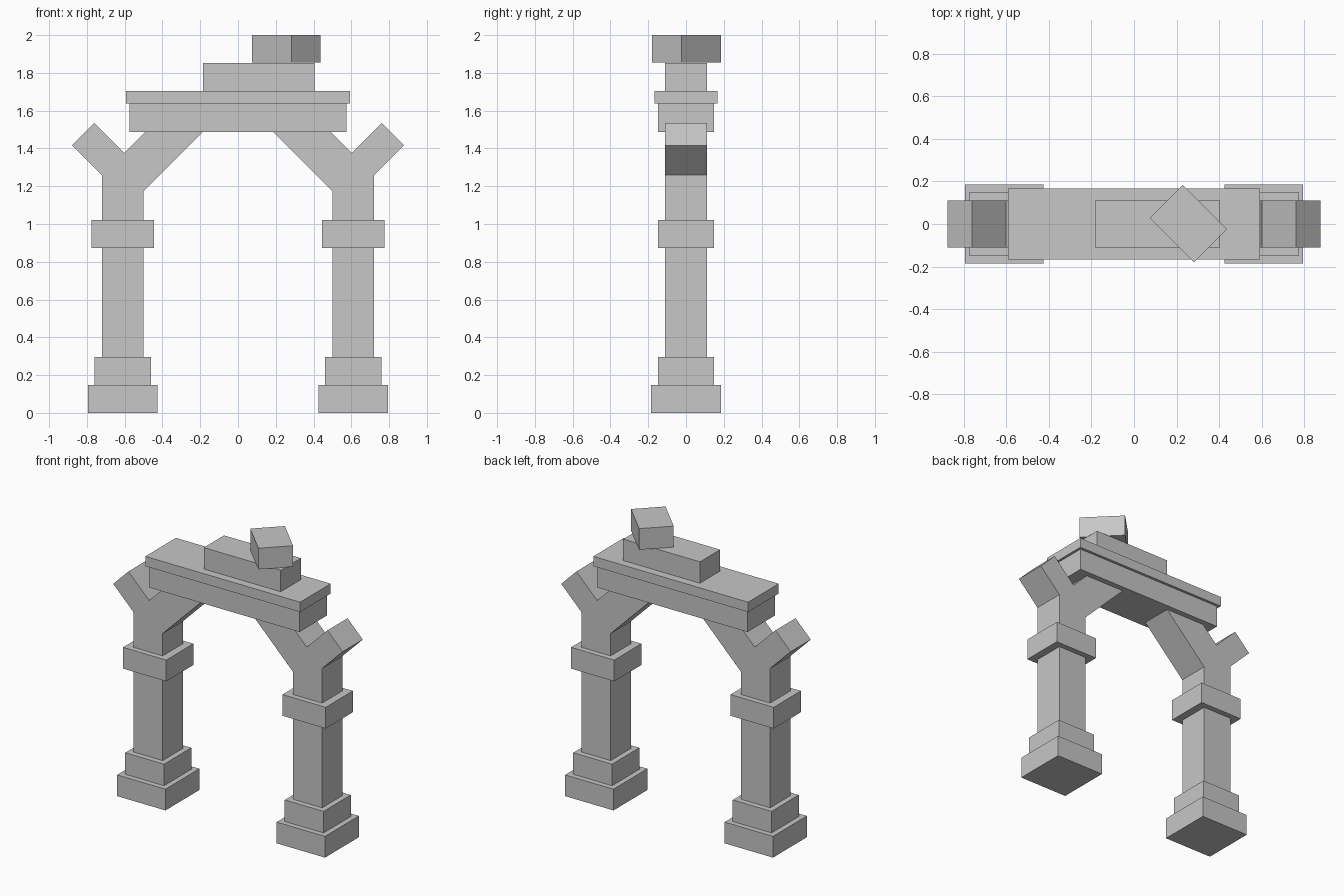
import bpy
import math
from mathutils import Matrix, Vector

default = bpy.data.objects.get("Cube")
if default:
    bpy.data.objects.remove(default, do_unlink=True)

GREY = (0.57, 0.57, 0.57, 1)
stone = bpy.data.materials.new("grey_stone")
stone.use_nodes = True
stone.diffuse_color = GREY
stone.node_tree.nodes["Principled BSDF"].inputs["Base Color"].default_value = GREY


def block(name, centre, size, axis="Z", angle=0):
    """A stone block, turned about one axis by an angle in degrees."""
    bpy.ops.mesh.primitive_cube_add(size=1)
    obj = bpy.context.object
    obj.name = obj.data.name = name
    turn = Matrix.Rotation(math.radians(angle), 4, axis)
    obj.data.transform(turn @ Matrix.Diagonal((*size, 1)))
    obj.location = Vector(centre)
    obj.data.materials.append(stone)
    return obj


def layer(name, x, width, depth, bottom, top):
    """An upright block between two heights."""
    return block(name, (x, 0, (bottom + top) / 2), (width, depth, top - bottom))


# Two matching pillars with their forked braces
for side, s in (("right", -1), ("left", 1)):
    x = s * 0.61
    layer(side + "_plinth", x, 0.37, 0.37, 0, 0.147)
    layer(side + "_plinth_step", x, 0.297, 0.297, 0.147, 0.296)
    layer(side + "_column", x, 0.222, 0.22, 0.296, 1.262)
    layer(side + "_collar", x, 0.33, 0.297, 0.873, 1.02)
    block(side + "_inner_brace", (s * 0.453, 0, 1.373), (0.539, 0.22, 0.215), "Y", s * 45)
    block(side + "_outer_stub", (s * 0.71, 0, 1.366), (0.309, 0.22, 0.165), "Y", -s * 45)

# Lintel, cap slab and the stones stacked on top
layer("lintel", 0, 1.15, 0.297, 1.487, 1.637)
layer("cap_slab", 0, 1.184, 0.334, 1.637, 1.705)
layer("upper_step", 0.11, 0.588, 0.22, 1.705, 1.853)
block("turned_stone", (0.256, 0.002, 1.927), (0.295, 0.22, 0.146), "Z", -45)
